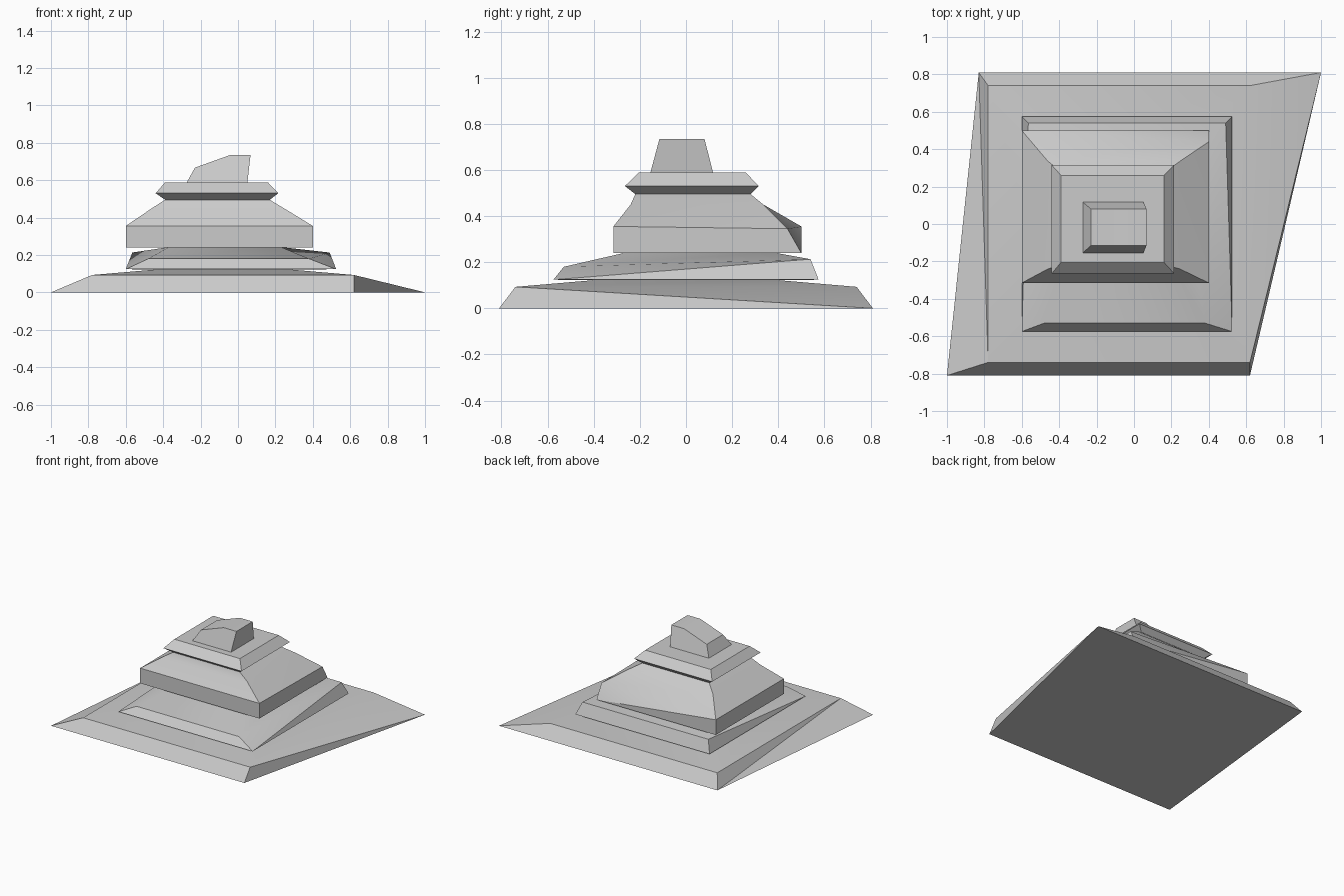
import bpy

if "Cube" in bpy.data.objects:
    bpy.data.objects.remove(bpy.data.objects["Cube"])

def rect(x0, x1, y0, y1, z):
    """Four corners, counter-clockwise from the front left."""
    return [(x0, y0, z), (x1, y0, z), (x1, y1, z), (x0, y1, z)]

def make(name, verts, faces):
    me = bpy.data.meshes.new(name)
    me.from_pydata(verts, [], faces)
    me.update()
    ob = bpy.data.objects.new(name, me)
    bpy.context.collection.objects.link(ob)
    bpy.ops.object.select_all(action='DESELECT')
    ob.select_set(True)
    bpy.context.view_layer.objects.active = ob
    bpy.ops.object.shade_smooth_by_angle(angle=0.5)
    return ob

def loft(name, rings, flips=(), bottom=False, top=False):
    """Skin rings of four corners; flips lists (ring, side) with the other diagonal."""
    verts = [v for r in rings for v in r]
    faces = []
    for k in range(len(rings) - 1):
        for i in range(4):
            j = (i + 1) % 4
            a, b, c, d = 4*k + i, 4*k + j, 4*k + 4 + j, 4*k + 4 + i
            if (k, i) in flips:
                faces += [(a, b, d), (b, c, d)]
            else:
                faces += [(a, b, c), (a, c, d)]
    if bottom:
        faces.append((3, 2, 1, 0))
    if top:
        n = 4 * (len(rings) - 1)
        faces.append((n, n + 1, n + 2, n + 3))
    return make(name, verts, faces)

# Shared rings where the tiers meet
seat_1 = rect(-0.44, 0.28, -0.40, 0.40, 0.122)
seat_2 = rect(-0.37, 0.23, -0.26, 0.38, 0.242)
neck = rect(-0.39, 0.17, -0.22, 0.28, 0.495)

# Wide skewed base
loft("base_plinth", [
    [(-1, -0.81, 0), (0.62, -0.81, 0), (1, 0.81, 0), (-0.83, 0.81, 0)],
    rect(-0.78, 0.62, -0.74, 0.74, 0.093),
    seat_1], flips={(0, 1)}, bottom=True)

# Lower tier with a sloping shoulder
loft("lower_tier", [
    seat_1,
    rect(-0.60, 0.525, -0.575, 0.575, 0.124),
    [(-0.48, -0.53, 0.18), (0.38, -0.53, 0.18), (0.49, 0.54, 0.213), (-0.565, 0.54, 0.213)],
    seat_2], flips={(1, 3)})

# Middle tier with upright walls and a hipped roof
loft("middle_tier", [
    seat_2,
    rect(-0.60, 0.40, -0.315, 0.50, 0.24),
    [(-0.60, -0.315, 0.355), (0.40, -0.315, 0.355), (0.40, 0.44, 0.345), (-0.60, 0.50, 0.355)],
    rect(-0.46, 0.245, -0.24, 0.335, 0.45),
    neck])

# Upper collar
loft("upper_collar", [
    neck,
    rect(-0.44, 0.215, -0.265, 0.315, 0.53),
    rect(-0.39, 0.16, -0.205, 0.26, 0.588)], top=True)

# Top block with a chamfered left side
prof = [(-0.23, 0.667), (-0.04, 0.735), (0.067, 0.735)]
verts = rect(-0.275, 0.05, -0.155, 0.118, 0.586)
verts += [(x, -0.115, z) for x, z in prof] + [(x, 0.08, z) for x, z in prof]
make("top_block", verts, [
    (0, 1, 6, 5, 4), (2, 3, 7, 8, 9), (1, 2, 9, 6),
    (3, 0, 4, 7), (4, 5, 8, 7), (5, 6, 9, 8)])
